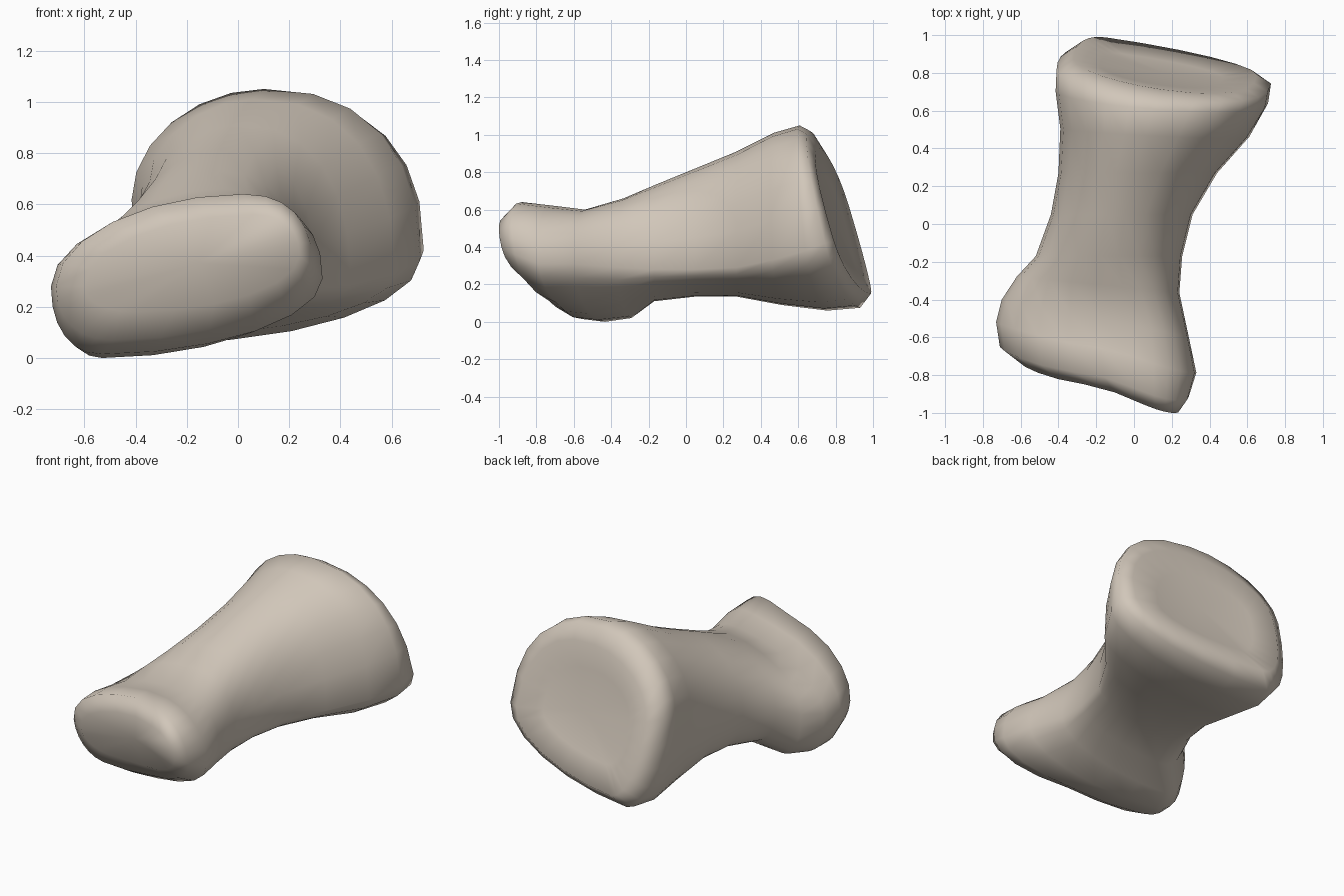
import bpy, bmesh, math

N = 24  # points per cross-section

# Cross-sections along the bone, front to back:
# y, slant over x, slant over z, then extremes: left x,z / right x,z / bottom x,z / top x,z
joint_front = [
    (-0.87, -0.27, -0.22, (-0.60, 0.28), (0.24, 0.40), (-0.40, 0.18), (0.06, 0.56)),
    (-0.80, -0.25, -0.18, (-0.71, 0.28), (0.29, 0.36), (-0.49, 0.07), (0.02, 0.64)),
    (-0.66, -0.25, -0.06, (-0.73, 0.28), (0.33, 0.31), (-0.53, 0.015), (0.00, 0.62)),
    (-0.50, -0.20, 0.00, (-0.70, 0.29), (0.29, 0.31), (-0.53, 0.00), (0.00, 0.60)),
    (-0.32, -0.10, 0.00, (-0.62, 0.31), (0.24, 0.29), (-0.48, 0.02), (-0.06, 0.66)),
]
shaft = [
    (-0.17, 0.00, 0.00, (-0.52, 0.36), (0.255, 0.28), (-0.32, 0.11), (-0.08, 0.73)),
    (0.05, 0.00, 0.00, (-0.44, 0.42), (0.31, 0.28), (-0.25, 0.135), (-0.05, 0.82)),
    (0.27, 0.00, 0.00, (-0.40, 0.48), (0.44, 0.29), (-0.25, 0.135), (0.00, 0.91)),
]
joint_back = [
    (0.50, -0.05, -0.03, (-0.39, 0.56), (0.61, 0.33), (-0.25, 0.09), (0.06, 1.01)),
    (0.71, -0.08, -0.12, (-0.415, 0.62), (0.71, 0.38), (-0.26, 0.06), (0.10, 1.05)),
    (0.85, -0.11, -0.24, (-0.41, 0.64), (0.725, 0.42), (-0.23, 0.075), (0.14, 1.02)),
    (0.92, -0.14, -0.30, (-0.32, 0.62), (0.65, 0.43), (-0.15, 0.15), (0.15, 0.93)),
    (0.89, -0.14, -0.28, (-0.18, 0.58), (0.47, 0.46), (-0.06, 0.29), (0.13, 0.78)),
]


def ring(y, slant_x, slant_z, left, right, bottom, top):
    """Closed outline of four quarter arcs running through the extremes."""
    pts = []
    for i in range(N):
        a = 2 * math.pi * i / N
        c, s = math.cos(a), math.sin(a)
        side = right if c > 0 else left
        cap = top if s > 0 else bottom
        e = {(True, True): 0.85, (False, True): 1.04,
             (True, False): 1.05, (False, False): 0.9}[(c > 0, s > 0)]
        x = cap[0] + (side[0] - cap[0]) * abs(c) ** e
        z = side[1] + (cap[1] - side[1]) * abs(s) ** e
        yy = y + slant_x * (x + 0.2) + slant_z * (z - 0.4)
        # Groove between the two front knuckles
        groove = math.exp(-((x + 0.15) / 0.22) ** 2)
        if yy < -0.6:
            yy += 0.04 * groove * min(1, (-0.6 - yy) / 0.15)
        pts.append((x, yy, z))
    return pts


bm = bmesh.new()
rings = [[bm.verts.new(p) for p in ring(*sec)]
         for sec in joint_front + shaft + joint_back]

# Skin between sections
for a, b in zip(rings, rings[1:]):
    for i in range(N):
        j = (i + 1) % N
        bm.faces.new((a[i], a[j], b[j], b[i]))

# Slightly hollow joint faces
for loop, centre in ((rings[0], (-0.15, -0.83, 0.37)), (rings[-1], (0.16, 0.80, 0.53))):
    mid = bm.verts.new(centre)
    for i in range(N):
        bm.faces.new((loop[i], loop[(i + 1) % N], mid))

bmesh.ops.recalc_face_normals(bm, faces=bm.faces)
for f in bm.faces:
    f.smooth = True
mesh = bpy.data.meshes.new("bone")
bm.to_mesh(mesh)
bm.free()

# Pale bone colour
mat = bpy.data.materials.new("bone_beige")
mat.diffuse_color = (0.64, 0.57, 0.49, 1)
mesh.materials.append(mat)
bone = bpy.data.objects.new("bone", mesh)
bpy.context.collection.objects.link(bone)
